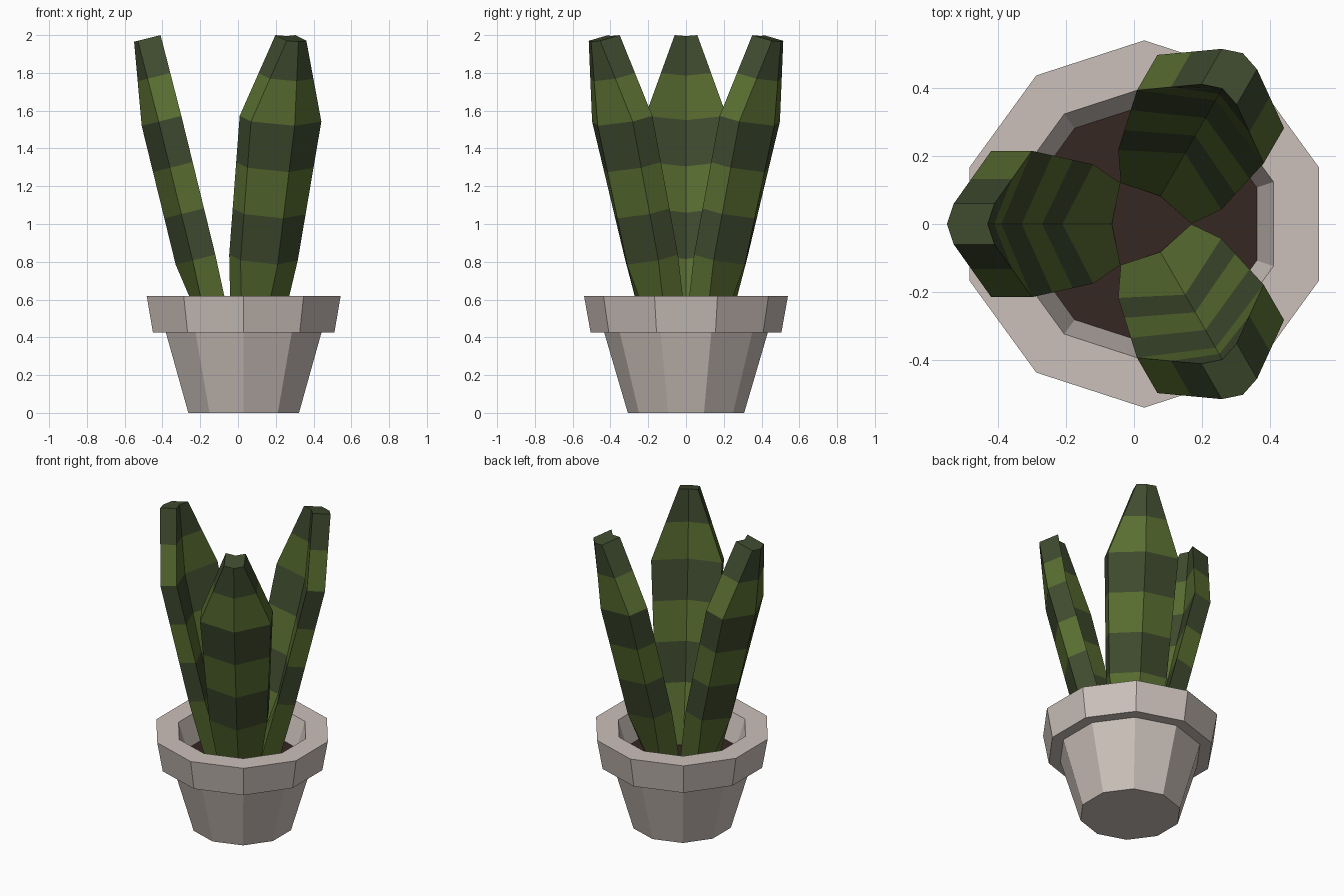
import bpy, bmesh
from math import cos, sin, radians

if "Cube" in bpy.data.objects:
    bpy.data.objects.remove(bpy.data.objects["Cube"])

CX = 0.03   # pot axis in x


def material(name, rgb):
    m = bpy.data.materials.new(name)
    m.diffuse_color = (*rgb, 1)
    m.use_nodes = True
    m.node_tree.nodes["Principled BSDF"].inputs["Base Color"].default_value = m.diffuse_color
    return m


clay = material("clay", (0.60, 0.53, 0.49))
soil_mat = material("soil", (0.036, 0.02, 0.016))
light = material("light_green", (0.10, 0.155, 0.03))
dark = material("dark_green", (0.05, 0.07, 0.028))


def finish(name, bm, mats):
    bmesh.ops.recalc_face_normals(bm, faces=bm.faces)
    me = bpy.data.meshes.new(name)
    bm.to_mesh(me)
    bm.free()
    for m in mats:
        me.materials.append(m)
    ob = bpy.data.objects.new(name, me)
    bpy.context.collection.objects.link(ob)
    ob.location.x = CX
    return ob


def loft(bm, rings):
    """Skin closed rings of points; returns vertex rings and faces per band."""
    vs = [[bm.verts.new(p) for p in r] for r in rings]
    n = len(vs[0])
    bands = [[bm.faces.new((a[i], a[(i + 1) % n], b[(i + 1) % n], b[i]))
              for i in range(n)] for a, b in zip(vs, vs[1:])]
    return vs, bands


def decagon(r, z):
    return [(r * cos(radians(18 + 36 * k)), r * sin(radians(18 + 36 * k)), z)
            for k in range(10)]


# Pot: ten-sided turned profile with a thick rim
SOIL_Z = 0.45
bm = bmesh.new()
profile = [(0.308, 0), (0.433, 0.425), (0.505, 0.425), (0.54, 0.62),
           (0.40, 0.62), (0.348, SOIL_Z)]
vs, _ = loft(bm, [decagon(r, z) for r, z in profile])
bm.faces.new(vs[0])
finish("pot", bm, [clay])

# Soil
bm = bmesh.new()
bm.faces.new([bm.verts.new(p) for p in decagon(0.348, SOIL_Z)])
soil = finish("soil", bm, [soil_mat])
if soil.data.polygons[0].normal.z < 0:
    soil.data.flip_normals()

# Leaf key sections: z, outer ridge, outer edge, inner crease, inner edge, half width
base = (0.435, 0.21, 0.19, 0.095, 0.07, 0.12)
low = (0.785, 0.36, 0.27, 0.24, 0.15, 0.175)
wide = (1.52, 0.54, 0.45, 0.42, 0.33, 0.215)
tip = (1.965, 0.58, 0.56, 0.46, 0.44, 0.06)


def mix(a, b, t):
    return tuple(p + (q - p) * t for p, q in zip(a, b))


sections = [base, low, mix(low, wide, 1 / 3), mix(low, wide, 2 / 3), wide,
            mix(wide, tip, 0.53), tip]


def chevron(s):
    z, oc, oe, ic, ie, w = s
    pts = [(oc, 0), (oe, w), (ie, w), (ic, 0), (ie, -w), (oe, -w)]
    return [(x, y, z + 0.25 * (oc - x)) for x, y in pts]   # cut square to the lean


# Three leaning banded leaves
for name, angle in (("leaf_left", 180), ("leaf_back", 60), ("leaf_front", -60)):
    bm = bmesh.new()
    vs, bands = loft(bm, [chevron(s) for s in sections])
    for i, band in enumerate(bands):
        for f in band:
            f.material_index = i % 2
    for ring, idx in ((vs[0], 0), (vs[-1], 1)):
        for quad in ((0, 1, 2, 3), (0, 3, 4, 5)):
            bm.faces.new([ring[q] for q in quad]).material_index = idx
    leaf = finish(name, bm, [light, dark])
    leaf.rotation_euler.z = radians(angle)
